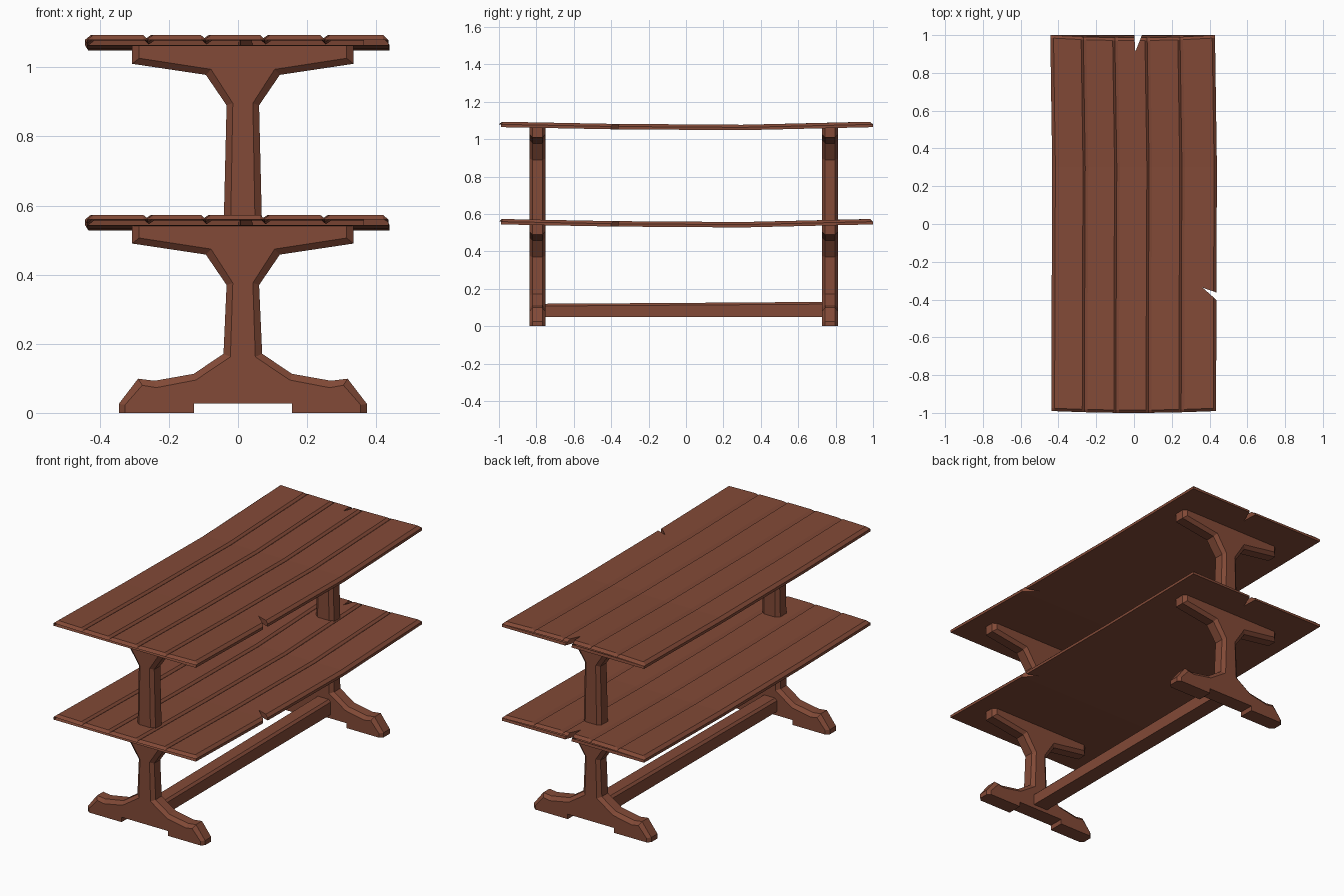
import bpy, bmesh

if "Cube" in bpy.data.objects:
    bpy.data.objects.remove(bpy.data.objects["Cube"])

wood = bpy.data.materials.new("red_brown_wood")
wood.diffuse_color = (0.225, 0.068, 0.038, 1)
wood.use_nodes = True
wood.node_tree.nodes["Principled BSDF"].inputs["Base Color"].default_value = wood.diffuse_color
CX = 0.014          # centre line of the trestles
STEP = 0.52         # height between the two shelves


def loft(name, rings):
    """Closed solid through a list of equally long point rings."""
    bm = bmesh.new()
    vs = [[bm.verts.new(p) for p in r] for r in rings]
    n = len(vs[0])
    for a, b in zip(vs, vs[1:]):
        for i in range(n):
            j = (i + 1) % n
            bm.faces.new((a[i], a[j], b[j], b[i]))
    bm.faces.new(vs[0])
    bm.faces.new(vs[-1])
    bmesh.ops.recalc_face_normals(bm, faces=bm.faces)
    me = bpy.data.meshes.new(name)
    bm.to_mesh(me)
    bm.free()
    me.materials.append(wood)
    ob = bpy.data.objects.new(name, me)
    bpy.context.collection.objects.link(ob)
    return ob


def trestle(name, outer, inner, y0, y1):
    """Mirrored half profile with chamfered front and back edges."""
    def ring(half, y):
        full = half + [(-x, z) for x, z in reversed(half)]
        return [(CX + x, y, z) for x, z in full]
    c = 0.016
    return loft(name, [ring(inner, y0), ring(outer, y0 + c),
                       ring(outer, y1 - c), ring(inner, y1)])


# Trestle half profiles: outer outline and inset front face
foot_out = [(.142, .027), (.142, 0), (.359, 0), (.359, .026), (.303, .099),
            (.255, .093), (.142, .113), (.056, .171)]
foot_in = [(.142, .027), (.142, 0), (.341, 0), (.341, .023), (.291, .08),
           (.251, .073), (.136, .095), (.036, .162)]
arm_out = [(.047, .37), (.107, .458), (.32, .49), (.32, .543)]
arm_in = [(.029, .376), (.092, .474), (.30, .506), (.30, .543)]


def lift(pts):
    return [(x, z + STEP) for x, z in pts]


for side, y0, y1 in (("front", -.837, -.752), ("back", .727, .813)):
    trestle(side + "_lower_trestle", foot_out + arm_out, foot_in + arm_in, y0, y1)
    trestle(side + "_upper_trestle", [(.055, .56)] + lift(arm_out),
            [(.035, .56)] + lift(arm_in), y0, y1)

# Stretcher beam between the feet, top edges chamfered
def beam_ring(y, t):
    w = .045
    half = [(w, .048), (w, t - .012), (w - .012, t)]
    return [(CX + x, y, z) for x, z in half + [(-x, z) for x, z in reversed(half)]]


loft("stretcher_beam", [beam_ring(-.76, .12), beam_ring(-.1, .124), beam_ring(.735, .13)])

# Shelf cross-section: five planks parted by V grooves (z relative to underside)
T, E = .029, .015
section = [(-.437, 0), (-.437, E), (-.42, T)]
for g in (-.26, -.093, .078, .252):
    section += [(g - .014, T), (g - .002, T - .011), (g + .014, T)]
section += [(.42, T), (.435, E), (.435, 0)]

# Stations along the shelf: y, sideways drift, sag, top limit
stations = [(-1, 0, 0, E), (-.985, 0, 0, T), (-.4, .001, -.011, T),
            (.3, .004, -.016, T), (.985, -.006, 0, T), (1, -.006, 0, E)]
rings = []
for y, dx, sag, top in stations:
    ring = []
    for x, z in section:
        k = (x / .437) ** 2
        bow = .010 * k if y < -.9 else (-.014 * (1 - k) if y > .9 else 0)
        ring.append((x + dx, y + bow, 1.064 + sag + min(z, top)))
    rings.append(ring)
shelf = loft("upper_shelf", rings)

# Splits chipped out of the back end and right edge
chips = [[(-.001, 1.05), (.007, .912), (.034, .98), (.06, 1.05)],
         [(.50, -.385), (.363, -.337), (.432, -.398), (.50, -.46)]]
cutters = []
for pts in chips:
    cut = loft("chip_cutter", [[(x, y, z) for x, y in pts] for z in (.98, 1.16)])
    cut.hide_render = True
    mod = shelf.modifiers.new("chip", 'BOOLEAN')
    mod.operation, mod.solver, mod.object = 'DIFFERENCE', 'EXACT', cut
    cutters.append(cut)
dg = bpy.context.evaluated_depsgraph_get()
shelf_mesh = bpy.data.meshes.new_from_object(shelf.evaluated_get(dg))
shelf.modifiers.clear()
shelf.data = shelf_mesh
for cut in cutters:
    bpy.data.objects.remove(cut)

# Lower shelf is the same board, one step down
lower = bpy.data.objects.new("lower_shelf", shelf_mesh)
lower.location.z = -STEP
bpy.context.collection.objects.link(lower)
